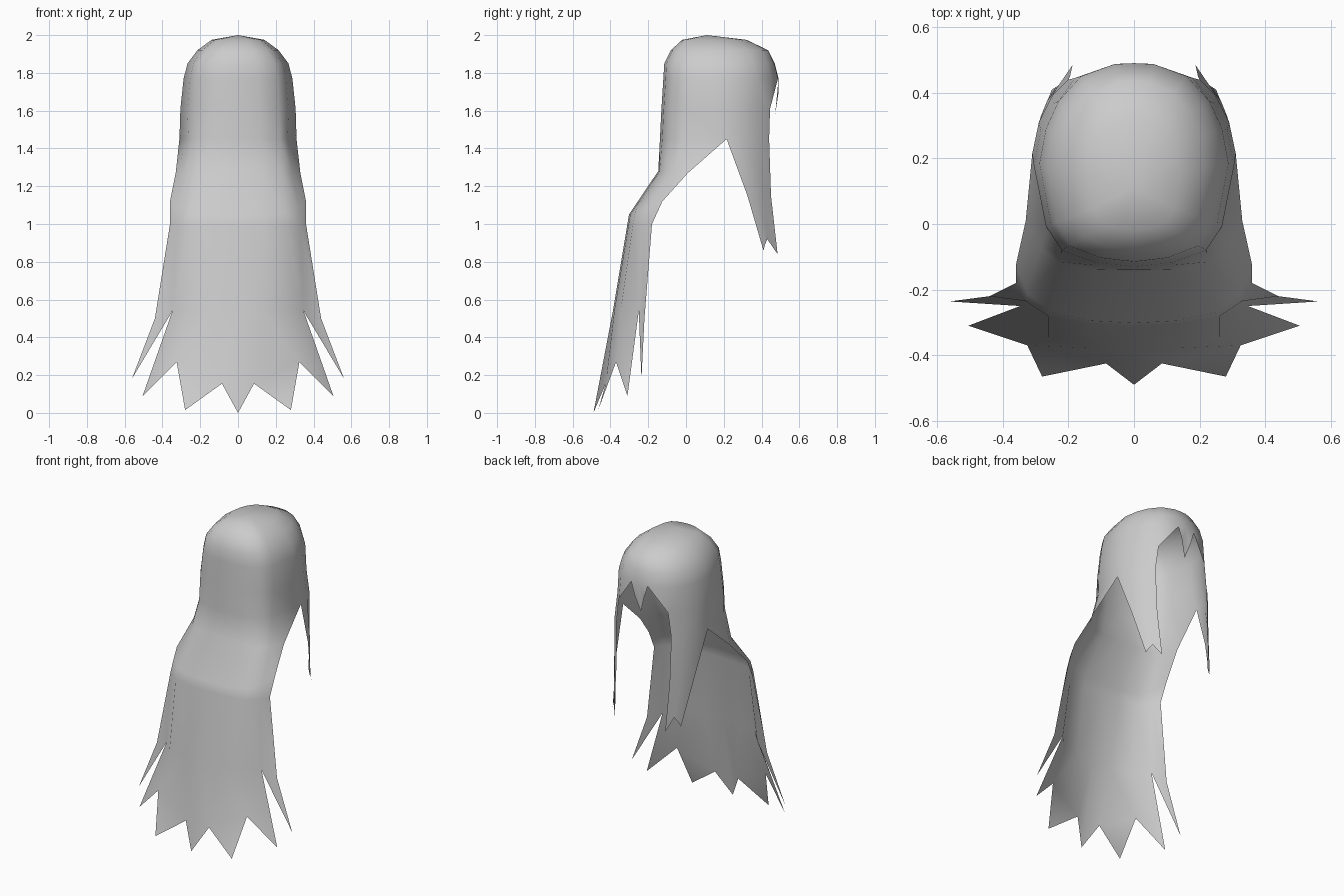
import bpy
import bmesh

cube = bpy.data.objects.get("Cube")
if cube:
    bpy.data.objects.remove(cube, do_unlink=True)

# Plain grey hair colour
grey = bpy.data.materials.new("hair_grey")
grey.use_nodes = True
COLOUR = (0.6, 0.6, 0.6, 1.0)
grey.diffuse_color = COLOUR
grey.node_tree.nodes["Principled BSDF"].inputs["Base Color"].default_value = COLOUR
grey.node_tree.nodes["Principled BSDF"].inputs["Roughness"].default_value = 0.8

bm = bmesh.new()


def points(*coords):
    return [bm.verts.new(c) for c in coords]


def strip(upper, lower):
    """Quads between two rows of equal length."""
    for j in range(len(upper) - 1):
        bm.faces.new((upper[j], lower[j], lower[j + 1], upper[j + 1]))


# Half cross-section of the head, from the -y centre line round to the +y one
SECTION = [(0, -1), (.38, -.96), (.72, -.84), (.88, -.60), (1, 0),
           (.93, .35), (.80, .62), (.56, .87), (.21, .99), (0, 1)]


def ring(z, width, y_min, y_max, count=10):
    mid, depth = (y_min + y_max) / 2 + .01, (y_max - y_min) / 2
    return points(*[(u * width, mid + v * depth, z) for u, v in SECTION[:count]])


# Skull cap: crown fan and stacked rings
crown = bm.verts.new((0, .11, 2.0))
cap = [ring(1.975, .14, -.03, .31), ring(1.92, .215, -.09, .425),
       ring(1.85, .267, -.125, .46), ring(1.77, .288, -.13, .48)]
for j in range(9):
    bm.faces.new((crown, cap[0][j], cap[0][j + 1]))
for a, b in zip(cap, cap[1:]):
    strip(a, b)

# Sides of the head, open at the face
side = ring(1.61, .305, -.14, .475, 8)
low = ring(1.45, .31, -.148, .47, 8)
for j, (x, y) in {3: (.262, -.02), 4: (.31, .215), 5: (.29, .31), 6: (.25, .39), 7: (.20, .44)}.items():
    low[j].co = (x, y, 1.45)
side[7].co = (.18, .445, 1.61)
strip(cap[3][:8], side)
strip(side, low)

# Hairline notch and pointed fringe
bm.faces.new((cap[3][7], side[7], cap[3][8]))
fringe_tip, = points((0, .472, 1.58))
fringe_side, = points((.035, .489, 1.69))
bm.faces.new((cap[3][8], fringe_side, fringe_tip, cap[3][9]))

# Forked lock hanging in front of each ear
lock_mid = points((.285, .325, 1.15), (.265, .375, 1.15), (.235, .415, 1.15), (.195, .45, 1.15))
lock_end = points((.25, .41, .86), (.237, .418, .89), (.215, .43, .92), (.187, .485, .84))
strip(low[4:], lock_mid)
strip(lock_mid, lock_end)

# Long hair sweeping away from the nape
nape = points((0, -.147, 1.28), (.125, -.14, 1.28), (.235, -.115, 1.27),
              (.285, -.07, 1.27), (.33, .01, 1.27))
bend = points((0, -.302, 1.05), (.13, -.295, 1.05), (.25, -.27, 1.06),
              (.325, -.21, 1.08), (.36, -.125, 1.12))
upper = points((0, -.312, .99), (.135, -.305, .99), (.26, -.282, .99),
               (.33, -.235, 1.0), (.36, -.18, 1.0))
fall = points((0, -.385, .55), (.13, -.378, .55), (.26, -.345, .55),
              (.347, -.25, .54), (.44, -.22, .50))
for a, b in zip([low[:5], nape, bend, upper], [nape, bend, upper, fall]):
    strip(a, b)

# Jagged ends
tip0, notch1, tip1, notch2, tip2, tip3 = points(
    (0, -.49, 0), (.085, -.425, .155), (.28, -.465, .015),
    (.325, -.37, .27), (.505, -.31, .09), (.562, -.236, .18))
bm.faces.new((fall[0], tip0, notch1, fall[1]))
bm.faces.new((fall[1], notch1, notch2, fall[2]))
bm.faces.new((notch1, tip1, notch2))
bm.faces.new((fall[2], notch2, tip2, fall[3]))
bm.faces.new((fall[3], tip3, fall[4]))

mesh = bpy.data.meshes.new("long_hair")
bm.to_mesh(mesh)
bm.free()
mesh.materials.append(grey)
for face in mesh.polygons:
    face.use_smooth = True

hair = bpy.data.objects.new("long_hair", mesh)
bpy.context.collection.objects.link(hair)
mirror = hair.modifiers.new("mirror_halves", "MIRROR")
mirror.use_clip = True
mirror.merge_threshold = .001
